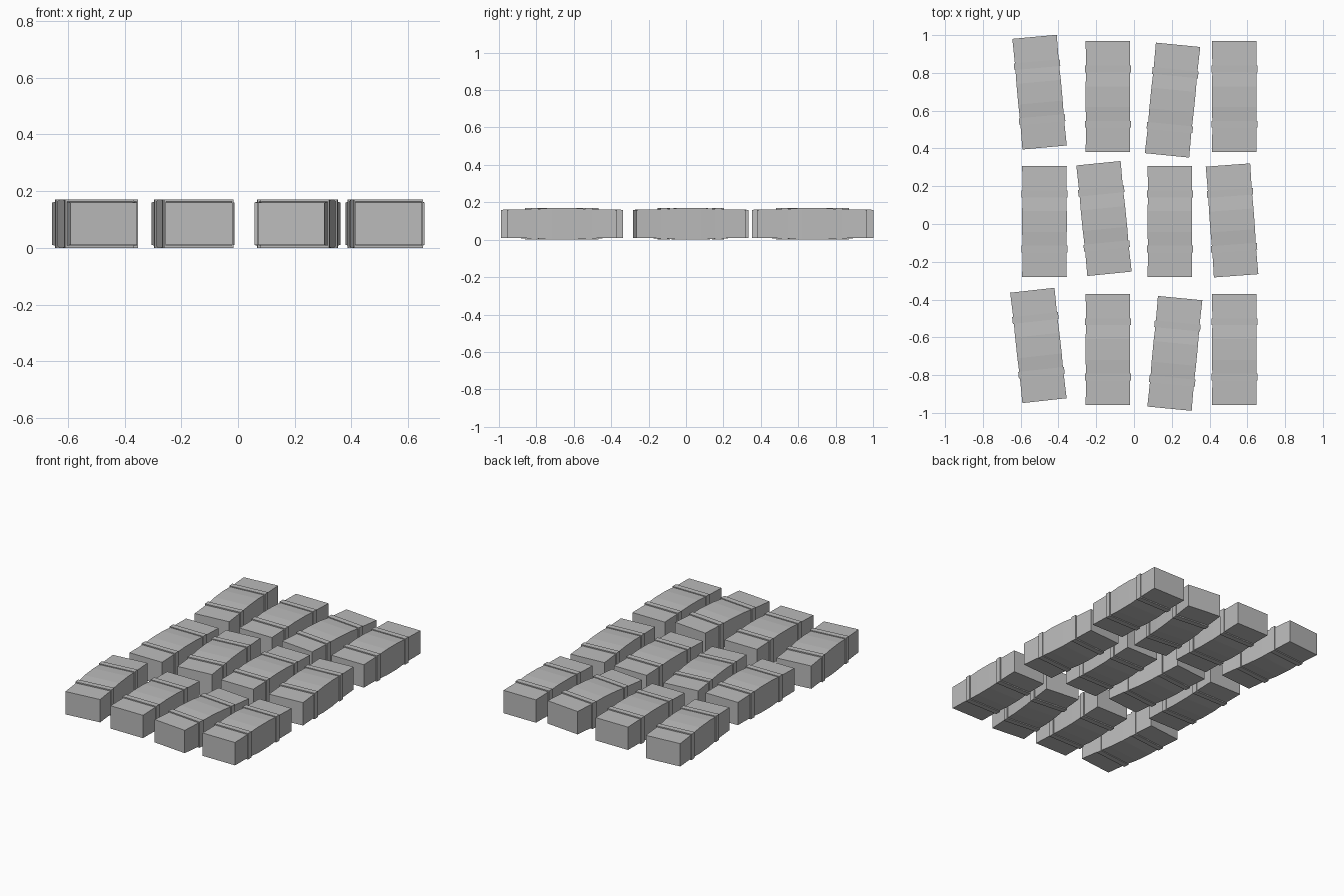
import bpy, bmesh
from math import radians
from mathutils import Matrix

cube = bpy.data.objects.get("Cube")
if cube:
    bpy.data.objects.remove(cube, do_unlink=True)

grey = bpy.data.materials.new("plain grey")
grey.use_nodes = True
colour = (0.5, 0.5, 0.5, 1)
grey.diffuse_color = colour
grey.node_tree.nodes["Principled BSDF"].inputs["Base Color"].default_value = colour

MID_Z = 0.085
STRAP_Y = 0.146

# Half of the bale outline: distance along y, half width, half height
HALF = [(0.294, 0.118, 0.075), (STRAP_Y, 0.116, 0.078), (0.055, 0.118, 0.085)]
SECTIONS = [(-y, w, h) for y, w, h in HALF] + HALF[::-1]


def loft(sections):
    """Closed bar through rectangular sections along y."""
    bm = bmesh.new()
    rings = [[bm.verts.new((sx * w, y, sz * h))
              for sx, sz in ((-1, -1), (1, -1), (1, 1), (-1, 1))]
             for y, w, h in sections]
    for a, b in zip(rings, rings[1:]):
        for i in range(4):
            j = (i + 1) % 4
            bm.faces.new((a[i], a[j], b[j], b[i]))
    bm.faces.new(rings[0])
    bm.faces.new(rings[-1])
    bmesh.ops.recalc_face_normals(bm, faces=bm.faces)
    return bm


def to_mesh(bm, name):
    mesh = bpy.data.meshes.new(name)
    bm.to_mesh(mesh)
    bm.free()
    mesh.materials.append(grey)
    return mesh


# Shared meshes for the bale body and its binding strap
body_mesh = to_mesh(loft(SECTIONS), "bale_body")
strap_mesh = to_mesh(loft([(-0.018, 0.122, 0.085), (0.018, 0.122, 0.085)]), "bale_strap")


def place(name, mesh, matrix):
    ob = bpy.data.objects.new(name, mesh)
    bpy.context.collection.objects.link(ob)
    ob.matrix_world = matrix


# Bales: centre x, centre y, turn in degrees
BALES = [
    (-0.50, 0.698, 5.2), (-0.138, 0.674, 0), (0.204, 0.656, -5.7), (0.531, 0.674, 0),
    (-0.474, 0.013, 0), (-0.159, 0.029, 5.7), (0.19, 0.013, 0), (0.519, 0.019, 4.2),
    (-0.506, -0.643, 6.3), (-0.138, -0.664, 0), (0.216, -0.685, -5.5), (0.531, -0.664, 0),
]
for n, (x, y, turn) in enumerate(BALES, 1):
    frame = Matrix.Translation((x, y, MID_Z)) @ Matrix.Rotation(radians(turn), 4, "Z")
    place(f"bale_{n}", body_mesh, frame)
    for side, label in ((-1, "front"), (1, "back")):
        place(f"bale_{n}_{label}_strap", strap_mesh,
              frame @ Matrix.Translation((0, side * STRAP_Y, 0)))
